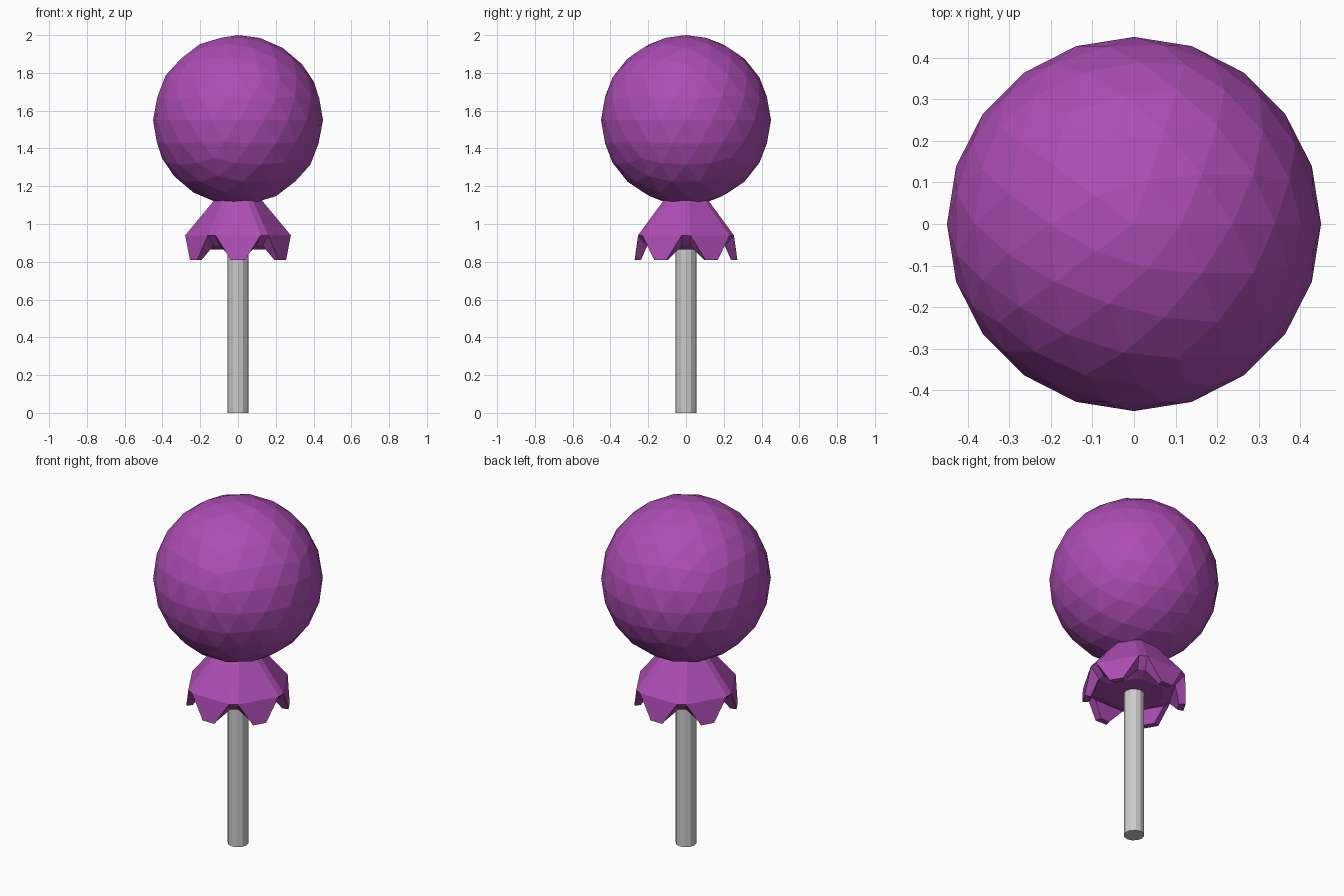
import bpy, bmesh
from math import pi, sin, cos

if "Cube" in bpy.data.objects:
    bpy.data.objects.remove(bpy.data.objects["Cube"])

purple = bpy.data.materials.new("purple")
purple.diffuse_color = (0.42, 0.075, 0.46, 1)
purple.use_nodes = True
purple.node_tree.nodes["Principled BSDF"].inputs["Base Color"].default_value = purple.diffuse_color

# Stick
bpy.ops.mesh.primitive_cylinder_add(vertices=12, radius=0.055, depth=1.2, location=(0, 0, 0.6))
bpy.context.object.name = "stick"

# Candy ball
bpy.ops.mesh.primitive_ico_sphere_add(subdivisions=3, radius=0.45, location=(0, 0, 1.55))
ball = bpy.context.object
ball.name = "candy_ball"
ball.data.materials.append(purple)

# Wrapper skirt: six lobes with narrow folds between them
LOBES = 6
bm = bmesh.new()


def ring(dist, half, z):
    """Pair of points per lobe, at a distance from the axis and a half width."""
    pairs = []
    for i in range(LOBES):
        a = -pi / 2 + i * 2 * pi / LOBES
        pairs.append([bm.verts.new((dist * cos(a) - s * half * sin(a),
                                    dist * sin(a) + s * half * cos(a), z)) for s in (-1, 1)])
    return pairs


top = ring(0.085, 0.030, 1.17)
mid = ring(0.254, 0.120, 0.94)
tip = ring(0.272, 0.038, 0.81)
tip_in = ring(0.238, 0.028, 0.81)
mid_in = ring(0.205, 0.095, 0.885)
base = ring(0.150, 0.070, 0.865)

for i in range(LOBES):
    j = (i + 1) % LOBES
    # Panels of one lobe, outside then inside
    for a, b in ((top, mid), (mid, tip), (tip, tip_in), (tip_in, mid_in), (mid_in, base)):
        bm.faces.new((a[i][0], a[i][1], b[i][1], b[i][0]))
    # Side rims of the lobe tip
    for s in (0, 1):
        bm.faces.new((mid[i][s], tip[i][s], tip_in[i][s], mid_in[i][s]))
    # Fold to the next lobe
    for a, b in ((top, mid), (mid, mid_in), (mid_in, base)):
        bm.faces.new((a[i][1], a[j][0], b[j][0], b[i][1]))
for r in (top, base):
    bm.faces.new([v for pair in r for v in pair])
bmesh.ops.recalc_face_normals(bm, faces=bm.faces)

mesh = bpy.data.meshes.new("wrapper_skirt")
bm.to_mesh(mesh)
bm.free()
mesh.materials.append(purple)
bpy.context.collection.objects.link(bpy.data.objects.new("wrapper_skirt", mesh))
